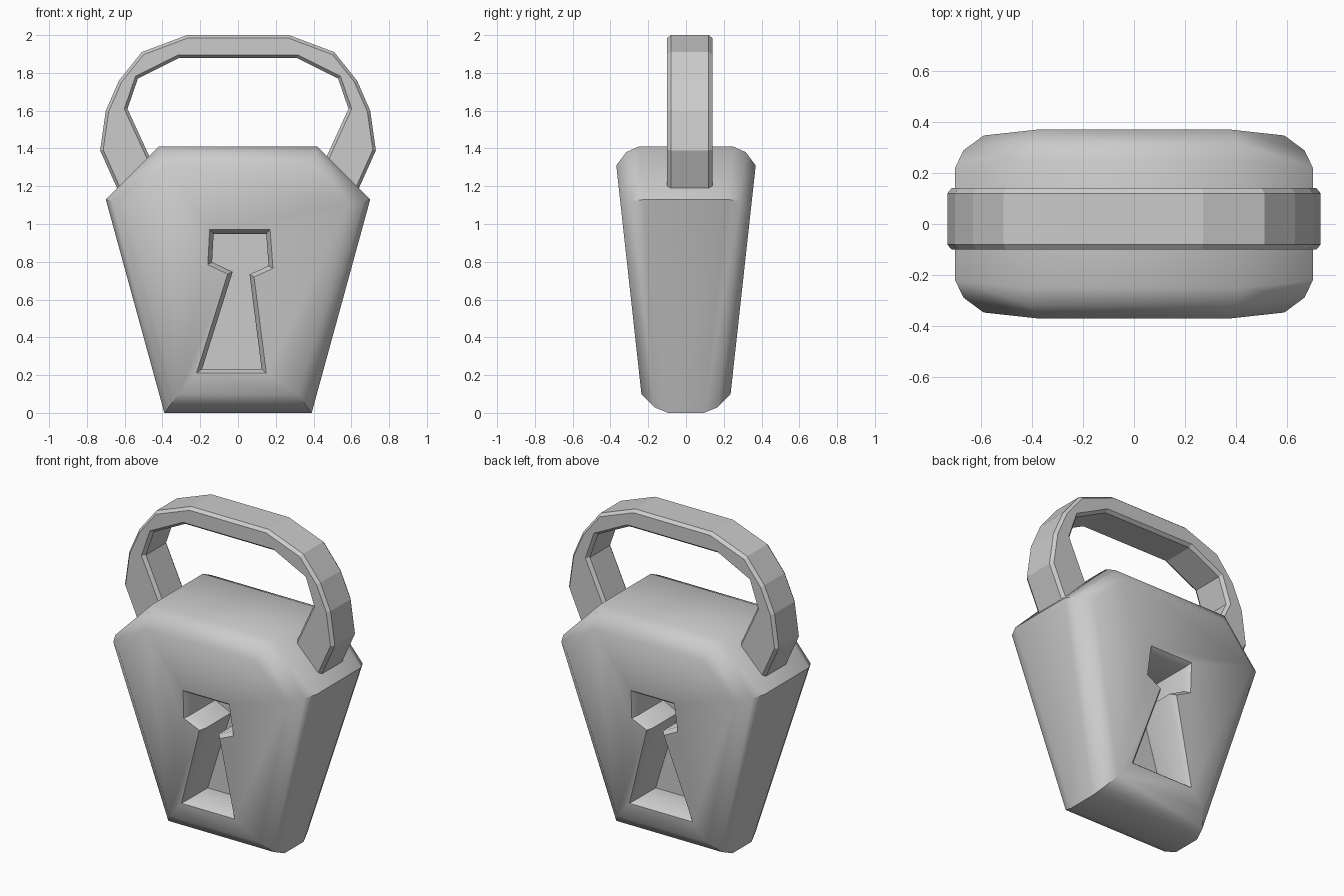
import bpy, bmesh
from mathutils import Vector

if "Cube" in bpy.data.objects:
    bpy.data.objects.remove(bpy.data.objects["Cube"])


def inset(pts, d):
    """Offset a counter-clockwise outline inwards by d."""
    out = []
    for i, p in enumerate(pts):
        p = Vector(p)
        a = (p - Vector(pts[i - 1])).normalized()
        b = (Vector(pts[(i + 1) % len(pts)]) - p).normalized()
        n1, n2 = Vector((-a.y, a.x)), Vector((-b.y, b.x))
        out.append(p + (n1 + n2) * d / (1 + n1.dot(n2)))
    return out


def loft(name, rings):
    """Join equal-length rings of 3D points and cap both ends."""
    bm = bmesh.new()
    loops = [[bm.verts.new(p) for p in r] for r in rings]
    n = len(loops[0])
    for r0, r1 in zip(loops, loops[1:]):
        for i in range(n):
            j = (i + 1) % n
            bm.faces.new((r0[i], r0[j], r1[j], r1[i]))
    bm.faces.new(loops[0])
    bm.faces.new(loops[-1])
    bmesh.ops.recalc_face_normals(bm, faces=bm.faces)
    me = bpy.data.meshes.new(name)
    bm.to_mesh(me)
    bm.free()
    ob = bpy.data.objects.new(name, me)
    bpy.context.collection.objects.link(ob)
    return ob


def select(ob):
    bpy.ops.object.select_all(action='DESELECT')
    ob.select_set(True)
    bpy.context.view_layer.objects.active = ob


def half_depth(z):
    return 0.225 + 0.11 * z


# Lock body: tapered hexagon with rounded front and back rims
body_outline = [(-.39, 0), (.39, 0), (.70, 1.13), (.42, 1.41), (-.42, 1.41), (-.70, 1.13)]
rim = [(.10, 0), (.03, .06), (0, .13)]          # inset, step back from the face
rings = []
for side, steps in ((-1, rim), (1, rim[::-1])):
    for d, back in steps:
        rings.append([(p.x, side * (half_depth(p.y) - back), p.y)
                      for p in inset(body_outline, d)])
body = loft("lock_body", rings)

# Keyhole recesses, front (lopsided) and back (even)
key_top = [(.085, .72), (.185, .765), (.17, .97), (-.15, .97), (-.16, .785), (-.055, .735)]
key_top_back = [(.06, .735), (.16, .785), (.15, .97), (-.15, .97), (-.16, .785), (-.06, .735)]
for name, side, outline in (("keyhole_cutter_front", -1, [(-.22, .21), (.15, .21)] + key_top),
                            ("keyhole_cutter_back", 1, [(-.22, .21), (.22, .21)] + key_top_back)):
    outer, inner = inset(outline, -.022), inset(outline, .022)
    cut = loft(name, [
        [(-side * p.x, side * (half_depth(p.y) + .03), p.y) for p in outer],
        [(-side * p.x, side * (half_depth(p.y) - .03), p.y) for p in inner],
        [(-side * p.x, side * .03, p.y) for p in inner]])
    mod = body.modifiers.new(name, 'BOOLEAN')
    mod.operation = 'DIFFERENCE'
    mod.solver = 'EXACT'
    mod.object = cut
    select(body)
    bpy.ops.object.modifier_apply(modifier=mod.name)
    bpy.data.objects.remove(cut)

select(body)
bpy.ops.object.shade_smooth_by_angle(angle=0.75)

# Shackle: faceted arch with chamfered edges, ends buried in the body
arch_out = [(.60, 1.10), (.73, 1.39), (.70, 1.60), (.63, 1.76), (.51, 1.91), (.27, 2.0)]
arch_in = [(.42, 1.25), (.585, 1.61), (.53, 1.77), (.31, 1.88)]
mirror = lambda pts: [(-x, z) for x, z in reversed(pts)]
arch = arch_out + mirror(arch_out) + arch_in[:1] and (
    arch_out + mirror(arch_out) + [(-x, z) for x, z in arch_in] + arch_in[::-1])
loft("shackle", [[(p.x, y, p.y) for p in inset(arch, d)]
                 for y, d in ((-.10, .016), (-.08, 0), (.12, 0), (.14, .016))])
